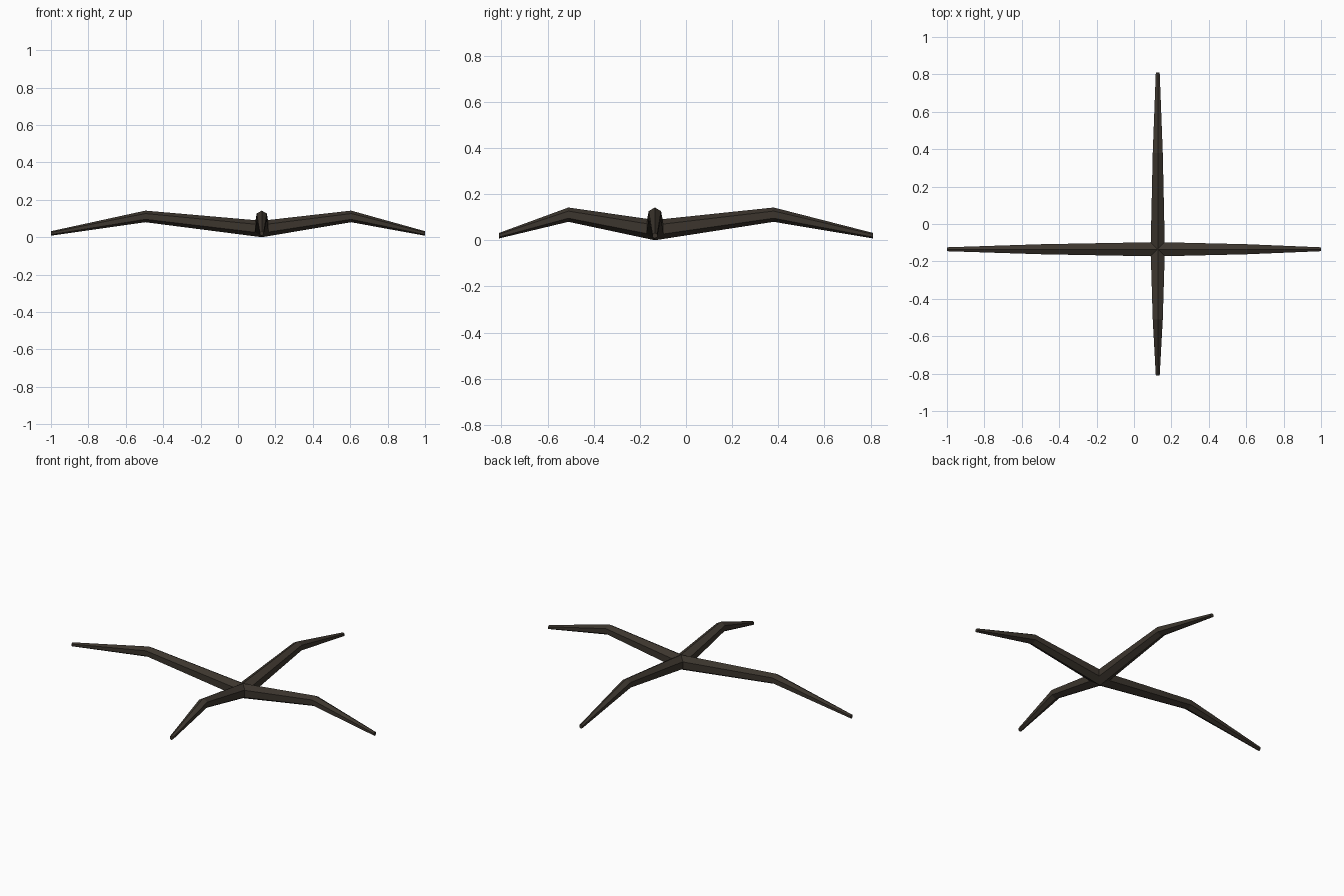
import bpy, bmesh, math

if "Cube" in bpy.data.objects:
    bpy.data.objects.remove(bpy.data.objects["Cube"])

CX, CY = 0.127, -0.135   # crossing point
SIDES = 6

mat = bpy.data.materials.new("dark brown")
mat.diffuse_color = (0.045, 0.036, 0.027, 1)
mat.use_nodes = True
mat.node_tree.nodes["Principled BSDF"].inputs["Base Color"].default_value = mat.diffuse_color


def beam(name, stations, along_x):
    """Bent six-sided beam with a ridge on top; stations are (position, height, radius)."""
    bm = bmesh.new()
    rings = []
    for pos, z, r in stations:
        ring = []
        for i in range(SIDES):
            a = math.tau * i / SIDES
            side, up = r * math.sin(a), z + r * math.cos(a)
            co = (pos, CY + side, up) if along_x else (CX + side, pos, up)
            ring.append(bm.verts.new(co))
        rings.append(ring)
    for a, b in zip(rings, rings[1:]):
        for i in range(SIDES):
            j = (i + 1) % SIDES
            bm.faces.new((a[i], a[j], b[j], b[i]))
    bm.faces.new(rings[0])
    bm.faces.new(rings[-1])
    bmesh.ops.recalc_face_normals(bm, faces=bm.faces)
    mesh = bpy.data.meshes.new(name)
    bm.to_mesh(mesh)
    bm.free()
    mesh.materials.append(mat)
    bpy.context.collection.objects.link(bpy.data.objects.new(name, mesh))


def leg_profile(tip_a, knee_a, centre, knee_b, tip_b):
    tip, knee, hub = (0.02, 0.012), (0.111, 0.031), (0.044, 0.044)
    return [(tip_a, *tip), (knee_a, *knee), (centre, *hub), (knee_b, *knee), (tip_b, *tip)]


# Left and right legs, then front and back legs
beam("side_legs", leg_profile(-1.0, -0.495, CX, 0.605, 1.0), True)
beam("front_back_legs", leg_profile(-0.81, -0.51, CY, 0.38, 0.81), False)
